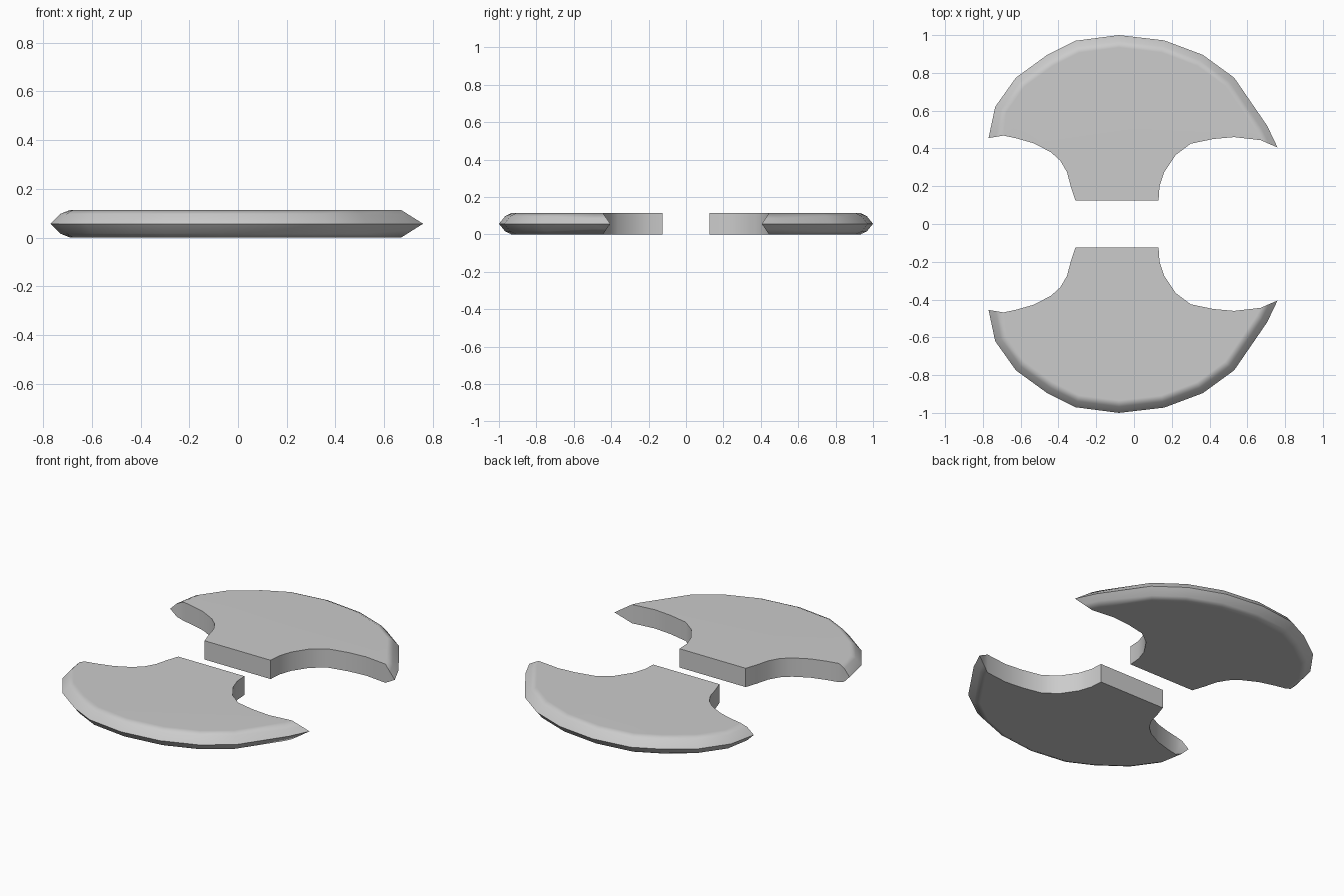
import bpy, bmesh, math
from mathutils import Vector

if "Cube" in bpy.data.objects:
    bpy.data.objects.remove(bpy.data.objects["Cube"])

T = 0.113          # blade thickness
MID = T / 2
BEVEL = 0.065      # width of the sharpened rim

# Cutting edge, left tip to right tip
edge = [(-.77, .455), (-.735, .62), (-.625, .775), (-.46, .895), (-.31, .97), (-.08, 1),
        (.16, .972), (.365, .895), (.53, .775), (.705, .52), (.76, .405)]
# Where the bevel meets the concave cuts
tip_l, tip_r = (-.69, .468), (.67, .444)
# Concave cuts and flat root, right tip to left tip
neck = [(.53, .46), (.42, .45), (.3, .425), (.22, .365), (.16, .275), (.135, .2), (.13, .125),
        (-.31, .125), (-.335, .2), (-.355, .275), (-.39, .335), (-.44, .38), (-.53, .427), (-.62, .453)]


def inset(pts, d):
    """Offset the inner points of an open path to its right side."""
    out = []
    for a, b, c in zip(pts, pts[1:], pts[2:]):
        a, b, c = Vector(a), Vector(b), Vector(c)
        u, v = (b - a).normalized(), (c - b).normalized()
        n = Vector((u.y + v.y, -u.x - v.x)).normalized()
        out.append(b + n * d / max(n.dot(Vector((u.y, -u.x))), .5))
    return out


inner = [Vector(tip_l)] + inset(edge, BEVEL) + [Vector(tip_r)]
bm = bmesh.new()
rim = [bm.verts.new((x, y, MID)) for x, y in edge]
caps, shoulders = [], []

# Top and bottom: slightly rounded bevel plus a flat cap
for s in (1, -1):
    shoulder = []
    for e, i in zip(edge, inner):
        p = Vector(e).lerp(i, .5)
        bulge = .012 if e[0] < .6 else 0
        shoulder.append(bm.verts.new((p.x, p.y, MID + s * (MID * .5 + bulge))))
    cap = [bm.verts.new((x, y, MID + s * MID)) for x, y in inner + [Vector(p) for p in neck]]
    for lo, hi in ((rim, shoulder), (shoulder, cap)):
        for k in range(len(edge) - 1):
            bm.faces.new((lo[k], lo[k + 1], hi[k + 1], hi[k]))
    bm.faces.new(cap)
    caps.append(cap)
    shoulders.append(shoulder)

# Walls of the concave cuts and root
top, bot = caps
last = len(edge) - 1
for k in range(last, len(top)):
    j = (k + 1) % len(top)
    bm.faces.new((top[k], top[j], bot[j], bot[k]))
# Pointed tip ends
for k in (0, last):
    bm.faces.new((top[k], shoulders[0][k], rim[k], shoulders[1][k], bot[k]))
bmesh.ops.recalc_face_normals(bm, faces=bm.faces)

mesh = bpy.data.meshes.new("axe_blades")
bm.to_mesh(mesh)
bm.free()
blades = bpy.data.objects.new("axe_blades", mesh)
bpy.context.collection.objects.link(blades)

# Smooth rim, sharp cutting edge and cuts
bpy.context.view_layer.objects.active = blades
blades.select_set(True)
bpy.ops.object.shade_smooth_by_angle(angle=math.radians(50))

# Opposite blade
mirror = blades.modifiers.new("mirror", 'MIRROR')
mirror.use_axis = (False, True, False)
mirror.use_mirror_merge = False
weighted = blades.modifiers.new("weighted_normals", 'WEIGHTED_NORMAL')
weighted.keep_sharp = True
